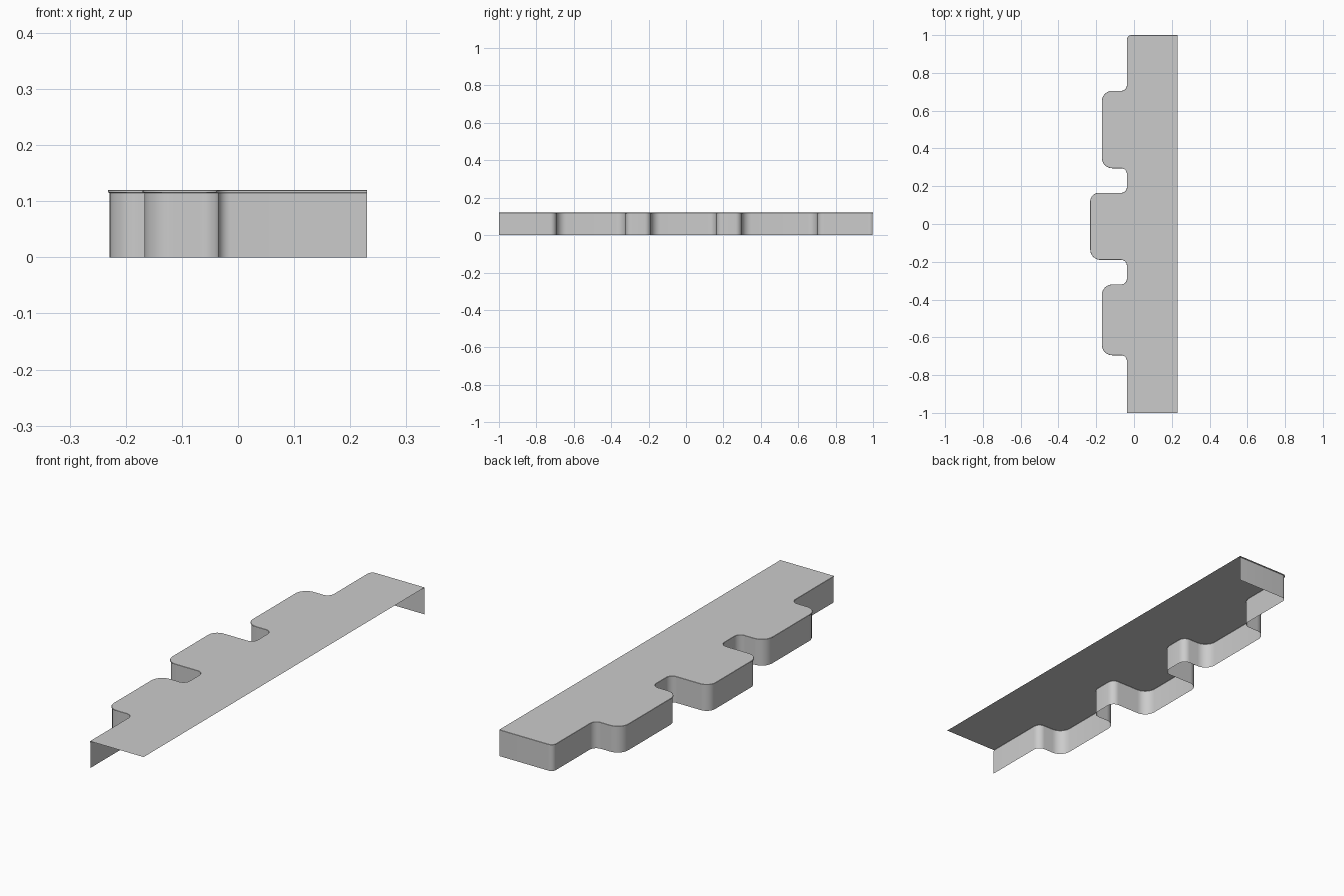
import bpy, bmesh, math
from mathutils import Vector

if "Cube" in bpy.data.objects:
    bpy.data.objects.remove(bpy.data.objects["Cube"])

# Plan outline: x, y, corner radius (the +x side and the y = -1 end stay open)
OUTLINE = [
    (0.23, 1.0, 0), (-0.038, 1.0, 0.025),
    (-0.038, 0.705, 0.03), (-0.17, 0.705, 0.055),
    (-0.17, 0.295, 0.055), (-0.038, 0.295, 0.03),
    (-0.038, 0.165, 0.03), (-0.232, 0.165, 0.045),
    (-0.232, -0.19, 0.055), (-0.038, -0.19, 0.03),
    (-0.038, -0.32, 0.03), (-0.17, -0.32, 0.055),
    (-0.17, -0.695, 0.055), (-0.038, -0.695, 0.03),
    (-0.038, -1.0, 0),
]


def rounded_path(corners, steps=8):
    """Fillet right-angled corners; return (point, inward normal) pairs."""
    pts = [Vector(c[:2]) for c in corners]
    left = lambda d: Vector((-d.y, d.x))
    path = [(pts[0], left((pts[1] - pts[0]).normalized()))]
    for i in range(1, len(pts) - 1):
        r = corners[i][2]
        a = (pts[i] - pts[i - 1]).normalized()
        b = (pts[i + 1] - pts[i]).normalized()
        centre = pts[i] - a * r + b * r
        for k in range(steps + 1):
            t = k / steps * math.pi / 2
            tangent = a * math.cos(t) + b * math.sin(t)
            point = centre + a * r * math.sin(t) - b * r * math.cos(t)
            path.append((point, left(tangent)))
    path.append((pts[-1], left((pts[-1] - pts[-2]).normalized())))
    return path


def sweep(bm, path, profile):
    """Loft (inset, z) profile steps along the path; return the rings."""
    rings = [[bm.verts.new((*(p + n * inset), z)) for p, n in path]
             for inset, z in profile]
    for low, high in zip(rings, rings[1:]):
        for i in range(len(path) - 1):
            bm.faces.new((low[i], low[i + 1], high[i + 1], high[i]))
    return rings


def make_object(name, bm):
    mesh = bpy.data.meshes.new(name)
    bm.to_mesh(mesh)
    bm.free()
    obj = bpy.data.objects.new(name, mesh)
    bpy.context.collection.objects.link(obj)
    bpy.ops.object.select_all(action='DESELECT')
    obj.select_set(True)
    bpy.context.view_layer.objects.active = obj
    bpy.ops.object.shade_smooth_by_angle(angle=math.radians(30))


path = rounded_path(OUTLINE)

# Thin skirt wall following the stepped edge
bm = bmesh.new()
sweep(bm, path, [(0.003, 0), (0.003, 0.115)])
make_object("skirt_wall", bm)

# Top sheet with its small overhanging lip
bm = bmesh.new()
rings = sweep(bm, path, [(0.003, 0.115), (0, 0.116), (0, 0.119), (0.001, 0.12)])
bm.faces.new(rings[-1] + [bm.verts.new((0.23, -1.0, 0.12))])
make_object("top_sheet", bm)
